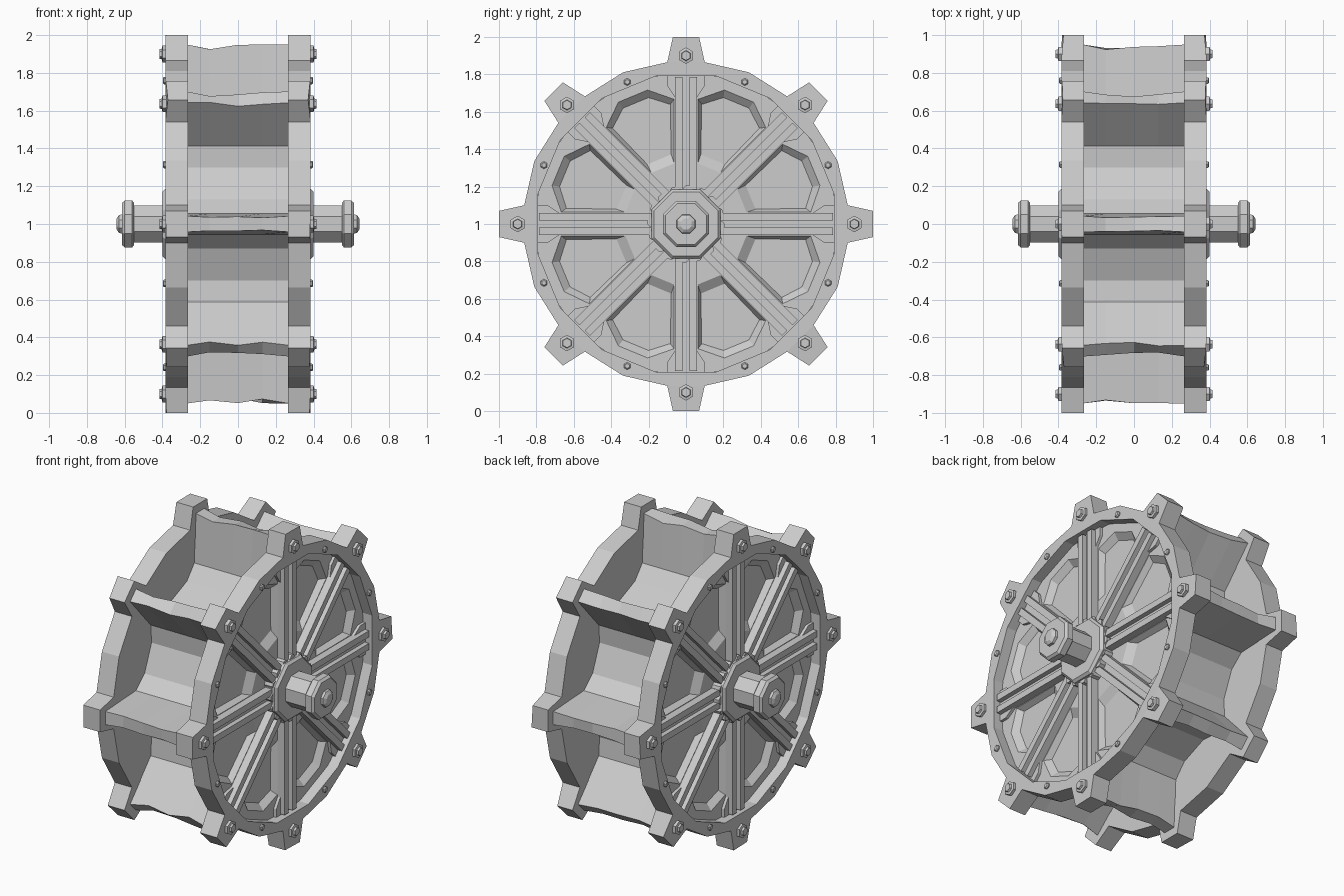
import bpy, bmesh, random
from math import sin, cos, pi, radians
from mathutils import Vector

random.seed(4)
if "Cube" in bpy.data.objects:
    bpy.data.objects.remove(bpy.data.objects["Cube"])

GREY = (0.604, 0.604, 0.604, 1)
mat = bpy.data.materials.new("plain grey")
mat.use_nodes = True
mat.diffuse_color = GREY
mat.node_tree.nodes["Principled BSDF"].inputs["Base Color"].default_value = GREY

STEP = pi / 4
SPOKES = [k * STEP for k in range(8)]


def polar(x, r, a):
    """Point at radius r and angle a from the top, around the x axis."""
    return Vector((x, r * sin(a), r * cos(a)))


def local(x, along, across, a):
    """Point measured along and across a spoke at angle a."""
    return Vector((x, across * cos(a) + along * sin(a), along * cos(a) - across * sin(a)))


def finish(name, bm, mirror=True):
    bmesh.ops.remove_doubles(bm, verts=bm.verts, dist=0.0005)
    bmesh.ops.recalc_face_normals(bm, faces=bm.faces)
    mesh = bpy.data.meshes.new(name)
    bm.to_mesh(mesh)
    bm.free()
    mesh.materials.append(mat)
    ob = bpy.data.objects.new(name, mesh)
    ob.location.z = 1
    bpy.context.collection.objects.link(ob)
    if mirror:
        ob.modifiers.new("both_sides", 'MIRROR').use_axis[0] = True
    return ob


def face(bm, points):
    return bm.faces.new([bm.verts.new(p) for p in points])


def loft(bm, loops, cap_first=True, cap_last=True):
    """Join loops of equal length, with optional end caps."""
    rings = [[bm.verts.new(p) for p in loop] for loop in loops]
    n = len(rings[0])
    for a, b in zip(rings, rings[1:]):
        for i in range(n):
            j = (i + 1) % n
            bm.faces.new((a[i], a[j], b[j], b[i]))
    if cap_first:
        bm.faces.new(rings[0])
    if cap_last:
        bm.faces.new(rings[-1])


def turned(bm, profile, sides, centre=(0, 0), start=None):
    """Faceted solid of (x, radius) steps along the x axis."""
    start = pi / sides if start is None else start
    off = Vector((0, centre[0], centre[1]))
    loft(bm, [[polar(x, r, start + 2 * pi * i / sides) + off for i in range(sides)]
              for x, r in profile])


# Toothed outer rims
bm = bmesh.new()
X_IN, X_OUT = 0.265, 0.385
INNER, HALF = 0.808, radians(11.25)
TOOTH = [(0.865, 0.1), (1.0, 0.07), (1.0, -0.07), (0.865, -0.1)]
for a in SPOKES:
    face(bm, [polar(X_IN, INNER, a - HALF), polar(X_IN, INNER, a + HALF),
              local(X_IN, *TOOTH[0], a), local(X_IN, *TOOTH[3], a)])
    face(bm, [local(X_IN, r, t, a) for r, t in TOOTH])
    face(bm, [polar(X_IN, INNER, a + HALF), polar(X_IN, INNER, a + STEP - HALF),
              local(X_IN, *TOOTH[3], a + STEP), polar(X_IN, 0.878, a + STEP / 2),
              local(X_IN, *TOOTH[0], a)])
bmesh.ops.remove_doubles(bm, verts=bm.verts, dist=0.001)
grown = bmesh.ops.extrude_face_region(bm, geom=bm.faces[:], use_keep_orig=True)["geom"]
for v in [g for g in grown if isinstance(g, bmesh.types.BMVert)]:
    v.co.x = X_OUT
    # Worn outer tooth corners
    if v.co.yz.length > 0.95:
        v.co.x -= random.uniform(0, 0.015)
finish("toothed_rim", bm)

# Side panels: one recessed field between each pair of spokes
bm = bmesh.new()
OUTER = [(0, 0.15), (0, 0.81), (15, 0.81), (30, 0.81), (45, 0.81), (45, 0.15)]
EDGE = [(11, 0.33), (5.5, 0.67), (16, 0.745), (29, 0.745), (39.5, 0.67), (34, 0.33)]
FLOOR = [(12, 0.38), (7.5, 0.645), (16.5, 0.705), (28.5, 0.705), (37.5, 0.645), (33, 0.38)]
for a in SPOKES:
    loft(bm, [[polar(x, r, a + radians(d)) for d, r in pts]
              for x, pts in ((0.32, OUTER), (0.32, EDGE), (0.285, FLOOR))], cap_first=False)
finish("side_panel", bm)

# Inner walls facing the buckets
bm = bmesh.new()
face(bm, [polar(0.267, 0.82, HALF + i * STEP / 2) for i in range(16)])
finish("inner_wall", bm)

# Spokes: flared base bar with two raised rails
bm = bmesh.new()
BAR = [(0.15, 0.06), (0.68, 0.06), (0.74, 0.1), (0.8, 0.1)]
BAR += [(r, -t) for r, t in reversed(BAR)]
for a in SPOKES:
    loft(bm, [[local(x, r, t, a) for r, t in BAR] for x in (0.30, 0.338)])
    for side in (-1, 1):
        rail = [(0.15, 0.02), (0.785, 0.02), (0.785, 0.06), (0.15, 0.06)]
        loft(bm, [[local(x, r, t * side, a) for r, t in rail] for x in (0.32, 0.368)])
finish("spoke", bm)

# Hub with a notched collar, then axle, end flange and nut
bm = bmesh.new()
turned(bm, [(0.28, 0.2), (0.385, 0.2), (0.4, 0.185)], 8)
finish("hub", bm)
bm = bmesh.new()
loft(bm, [[polar(x, 0.208 if i % 4 < 2 else 0.188, i * pi / 32) for i in range(64)]
          for x in (0.3, 0.376)])
finish("hub_collar", bm)
bm = bmesh.new()
turned(bm, [(0.39, 0.106), (0.56, 0.106)], 8)
finish("axle", bm)
bm = bmesh.new()
turned(bm, [(0.55, 0.12), (0.56, 0.134), (0.6, 0.134), (0.615, 0.12)], 8)
finish("axle_flange", bm)
bm = bmesh.new()
turned(bm, [(0.61, 0.055), (0.63, 0.052), (0.642, 0.032)], 8)
finish("axle_nut", bm)

# Bolts on the teeth and small rivets between them
bm = bmesh.new()
for a in SPOKES:
    p = polar(0, 0.9, a)
    turned(bm, [(0.37, 0.044), (0.4, 0.044), (0.403, 0.028), (0.415, 0.025)], 6, p.yz, 0)
finish("tooth_bolt", bm)
bm = bmesh.new()
for a in SPOKES:
    p = polar(0, 0.822, a + STEP / 2)
    turned(bm, [(0.37, 0.02), (0.392, 0.02), (0.398, 0.013)], 6, p.yz, 0)
finish("rim_rivet", bm)

# Drum and paddles: one cross-section with flared paddle roots and worn tips
bm = bmesh.new()
PADDLE = [(0.553, -0.13), (0.64, -0.055), (0.95, -0.042),
          (0.95, 0.042), (0.64, 0.055), (0.553, 0.13)]
loops = []
for x in (-0.27, -0.15, 0, 0.13, 0.27):
    loop = []
    for a in SPOKES:
        for r, t in PADDLE:
            if r > 0.9 and abs(x) < 0.2:
                r -= random.uniform(0, 0.03)
                t *= random.uniform(0.75, 1)
            loop.append(local(x, r, t, a))
    loops.append(loop)
loft(bm, loops, cap_first=False, cap_last=False)
# Close the paddle ends with small faces
for x in (-0.27, 0.27):
    for a in SPOKES:
        face(bm, [local(x, r, t, a) for r, t in PADDLE])
finish("paddle_drum", bm, mirror=False)
